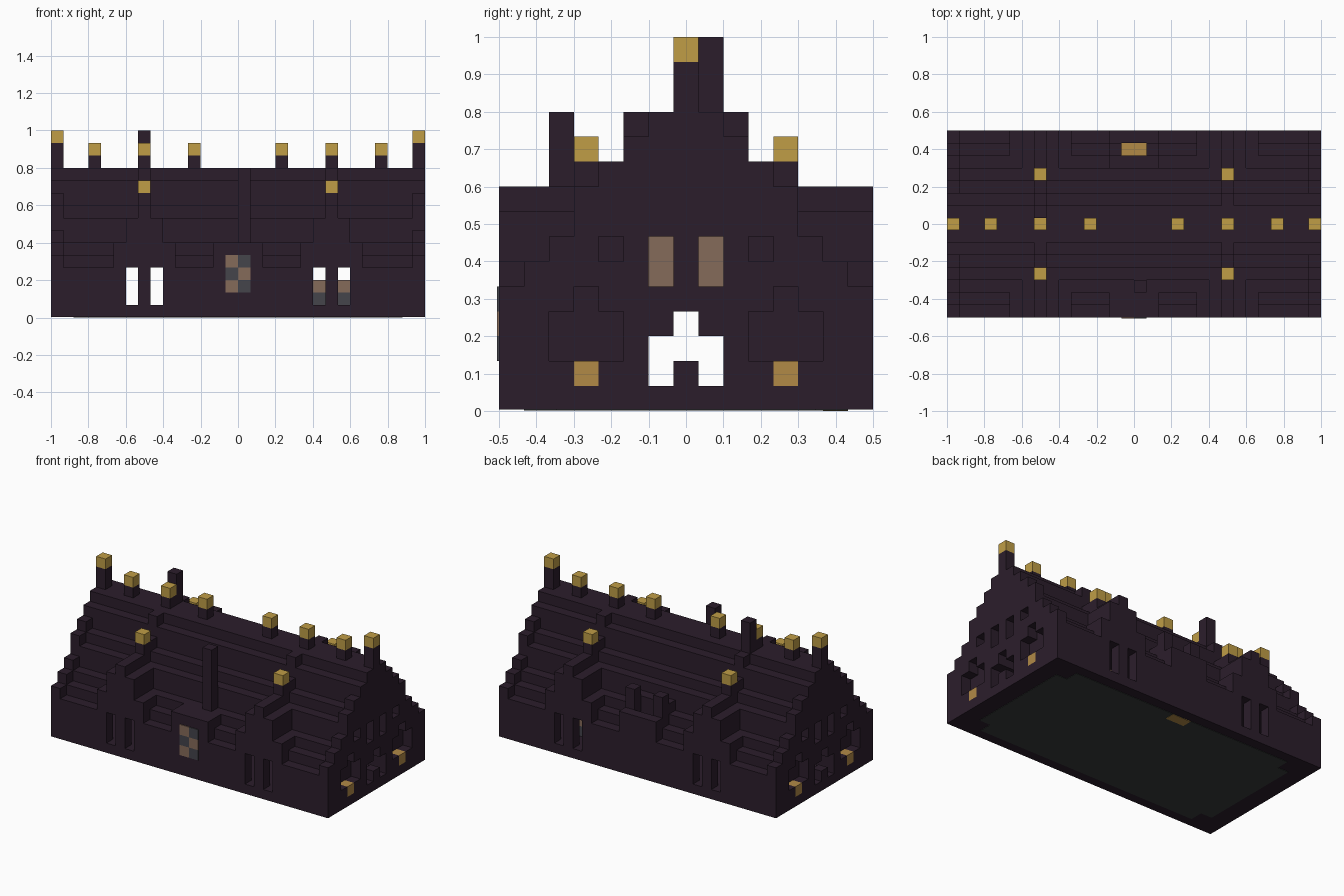
import bpy
import bmesh

cube = bpy.data.objects.get("Cube")
if cube:
    bpy.data.objects.remove(cube, do_unlink=True)

U = 1 / 15      # one block
SIDES = (-1, 1)


def material(name, rgb):
    col = [(c / 255) ** 2.2 for c in rgb] + [1]
    m = bpy.data.materials.new(name)
    m.use_nodes = True
    m.diffuse_color = col
    bsdf = m.node_tree.nodes["Principled BSDF"]
    bsdf.inputs["Base Color"].default_value = col
    bsdf.inputs["Roughness"].default_value = 0.9
    return m


DARK = material("dark_plum", (47, 35, 47))
GOLD = material("gold", (190, 156, 72))
ORANGE = material("lamp_orange", (176, 136, 72))
BROWN = material("brown", (132, 106, 90))
GREY = material("slate_grey", (70, 70, 76))
FLOOR = material("floor_grey", (58, 62, 61))


def finish(name, bm, mat):
    bmesh.ops.recalc_face_normals(bm, faces=bm.faces)
    me = bpy.data.meshes.new(name)
    bm.to_mesh(me)
    bm.free()
    ob = bpy.data.objects.new(name, me)
    bpy.context.collection.objects.link(ob)
    if mat:
        me.materials.append(mat)
    return ob


def box(name, x, y, z, mat=DARK):
    """Box from (low, high) ranges in blocks."""
    bm = bmesh.new()
    bmesh.ops.create_cube(bm, size=1)
    for v in bm.verts:
        for i, r in enumerate((x, y, z)):
            v.co[i] = max(r) * U if v.co[i] > 0 else min(r) * U
    return finish(name, bm, mat)


def prism(name, points, x0, x1, mat=DARK):
    """Extrude a y-z outline along x."""
    bm = bmesh.new()
    f = bm.faces.new([bm.verts.new((x0 * U, y * U, z * U)) for y, z in points])
    ext = bmesh.ops.extrude_face_region(bm, geom=[f])["geom"]
    verts = [g for g in ext if isinstance(g, bmesh.types.BMVert)]
    bmesh.ops.translate(bm, verts=verts, vec=((x1 - x0) * U, 0, 0))
    return finish(name, bm, mat)


def stepped(heights):
    """Symmetrical stepped outline, one height per block from eave to ridge."""
    left = [(-7.5, 0.06)]
    for i, h in enumerate(heights):
        left += [(i - 7.5, h), (i - 6.5, h)]
    left = [p for p in left if p[0] < 0]
    return left + [(-y, z) for y, z in reversed(left)]


# Main shell with stepped roof, and raised gable ends
shell = prism("house_shell", stepped([4, 5, 6, 8, 9, 11, 12, 12]), -14, 14)
gables = [prism("gable_end", stepped([5, 6, 7, 9, 10, 11, 12, 12]), min(14 * s, 15 * s), max(14 * s, 15 * s))
          for s in SIDES]

# Openings: room, end doorways, side windows, chimney shaft
cuts = [((-13, 13), (-6.5, 6.5), (1, 4)),
        ((-16, 16), (-1.5, 1.5), (1, 3)),
        ((-16, 16), (-.5, .5), (2, 4)),
        ((-1, 1), (5.5, 6.5), (1, 9))]
for x in (-9, -7, 6, 8):
    cuts.append(((x, x + 1), (-8, 8), (1, 4)))
for s in SIDES:
    for t in SIDES:
        cuts += [((14 * s, 16 * s), (2.5 * t, 5.5 * t), (2, 4)),
                 ((14 * s, 16 * s), (3.5 * t, 4.5 * t), (1, 5)),
                 ((13 * s, 16 * s), (.5 * t, 1.5 * t), (5, 7)),
                 ((14 * s, 16 * s), (2.5 * t, 3.5 * t), (6, 7))]
for c in cuts:
    cutter = box("cutter", *c, mat=None)
    cutter.hide_render = True
    for body in [shell] + gables:
        mod = body.modifiers.new("opening", "BOOLEAN")
        mod.operation = "DIFFERENCE"
        mod.solver = "EXACT"
        mod.object = cutter
        bpy.context.view_layer.objects.active = body
        bpy.ops.object.modifier_apply(modifier=mod.name)
    bpy.data.objects.remove(cutter, do_unlink=True)

# Gable details: door sill, lamps, window backs
for s in SIDES:
    box("door_sill", (14 * s, 15 * s), (-.5, .5), (1, 2))
    for t in SIDES:
        box("wall_lamp", (14 * s, 15 * s), (3.5 * t, 4.5 * t), (1, 2), ORANGE)
        box("gable_window", (13 * s, 13.1 * s), (.5 * t, 1.5 * t), (5, 7), BROWN)

# Ridge finials
for x, h in ((3.5, 1), (7.5, 1), (11.5, 1), (14.5, 2)):
    for s in SIDES:
        xr = (s * x - .5, s * x + .5)
        box("ridge_post", xr, (-.5, .5), (12, 12 + h))
        box("ridge_cap", xr, (-.5, .5), (12 + h, 13 + h), GOLD)

# Four stepped dormers with capped posts
for s in SIDES:
    for t in SIDES:
        c = 7.5 * s
        for half, y_in, top in ((2.5, 4.5, 6), (1.5, 3.5, 8), (.5, 2.5, 9)):
            box("dormer_step", (c - half, c + half), (y_in * t, 7.5 * t), (4, top))
        rib = (c - .5, c + .5)
        box("dormer_post", rib, (2.5 * t, 4.5 * t), (8, 10))
        box("dormer_ridge", rib, (1 * t, 2.5 * t), (8, 12))
        box("dormer_cap", rib, (3.5 * t, 4.5 * t), (10, 11), GOLD)

# Chimneys
box("front_chimney", (0, 1), (-5.5, -4.5), (5, 12))
box("ridge_chimney", (-8, -7), (.5, 1.5), (11, 15))
for s in SIDES:
    box("back_chimney_side", (s, 2 * s), (5.5, 6.5), (4, 8))
box("back_chimney_outer", (-2, 2), (6.5, 7.5), (4, 6))
box("back_chimney_inner", (-2, 2), (4.5, 5.5), (4, 7))
box("hearth", (-1, 1), (5.5, 6.5), (1, 2), ORANGE)

# Front bay with a chequered window
box("front_bay", (-2, 2), (-7.5, -5.5), (4, 6))
for row in range(3):
    for col in range(2):
        z = 2 + row
        box("window_pane", (col - 1, col), (-7.58, -7.5), (z, z + 1),
            GREY if (row + col) % 2 else BROWN)

# Furniture inside
box("table_base", (5.5, 9.5), (3, 5), (1, 2), GREY)
box("table_top", (5.5, 9.5), (3, 5), (2, 3), BROWN)

# Underside floor with notched corners, and hearth base
box("floor_long", (-12, 12), (-6.5, 6.5), (.02, .1), FLOOR)
box("floor_wide", (-13.2, 13.2), (-5.2, 5.2), (.02, .1), FLOOR)
box("hearth_base", (-1, 1), (5.5, 6.5), (0, .1), ORANGE)
